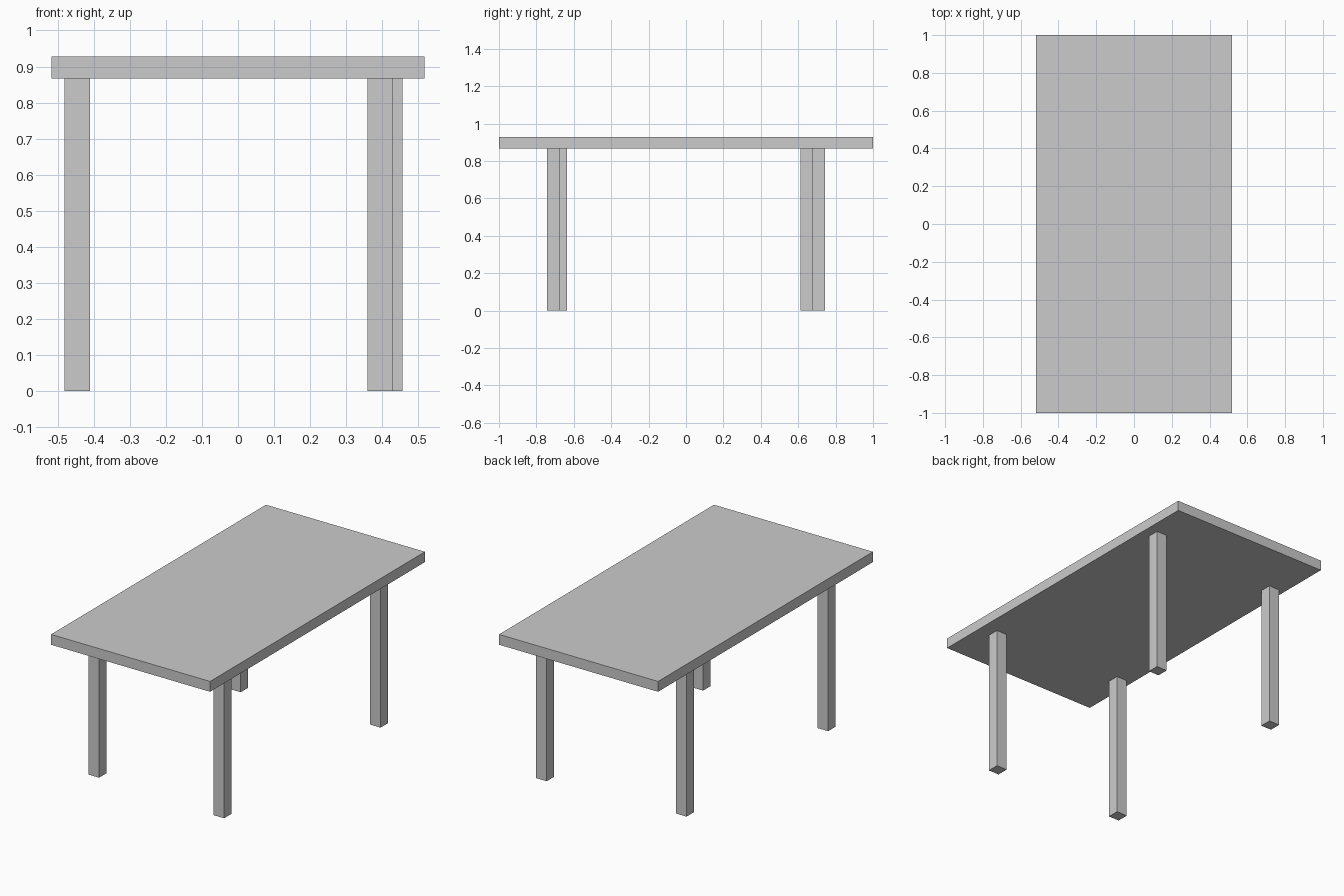
import bpy

if "Cube" in bpy.data.objects:
    bpy.data.objects.remove(bpy.data.objects["Cube"])

def box(name, center, size):
    """Add an axis-aligned box with real dimensions."""
    bpy.ops.mesh.primitive_cube_add(size=1, location=center)
    ob = bpy.context.object
    ob.name = name
    ob.scale = size
    bpy.ops.object.transform_apply(location=False, rotation=False, scale=True)
    return ob

TOP_Z, UNDER_Z, LEG = 0.928, 0.867, 0.07

# Table top
box("table_top", (0, 0, (TOP_Z + UNDER_Z) / 2), (1.036, 2.0, TOP_Z - UNDER_Z))

# Legs, each set at its own slightly uneven position
legs = {
    "front_left_leg": (-0.446, -0.671),
    "front_right_leg": (0.395, -0.708),
    "back_left_leg": (-0.446, 0.647),
    "back_right_leg": (0.422, 0.709),
}
for name, (x, y) in legs.items():
    box(name, (x, y, UNDER_Z / 2), (LEG, LEG, UNDER_Z))
